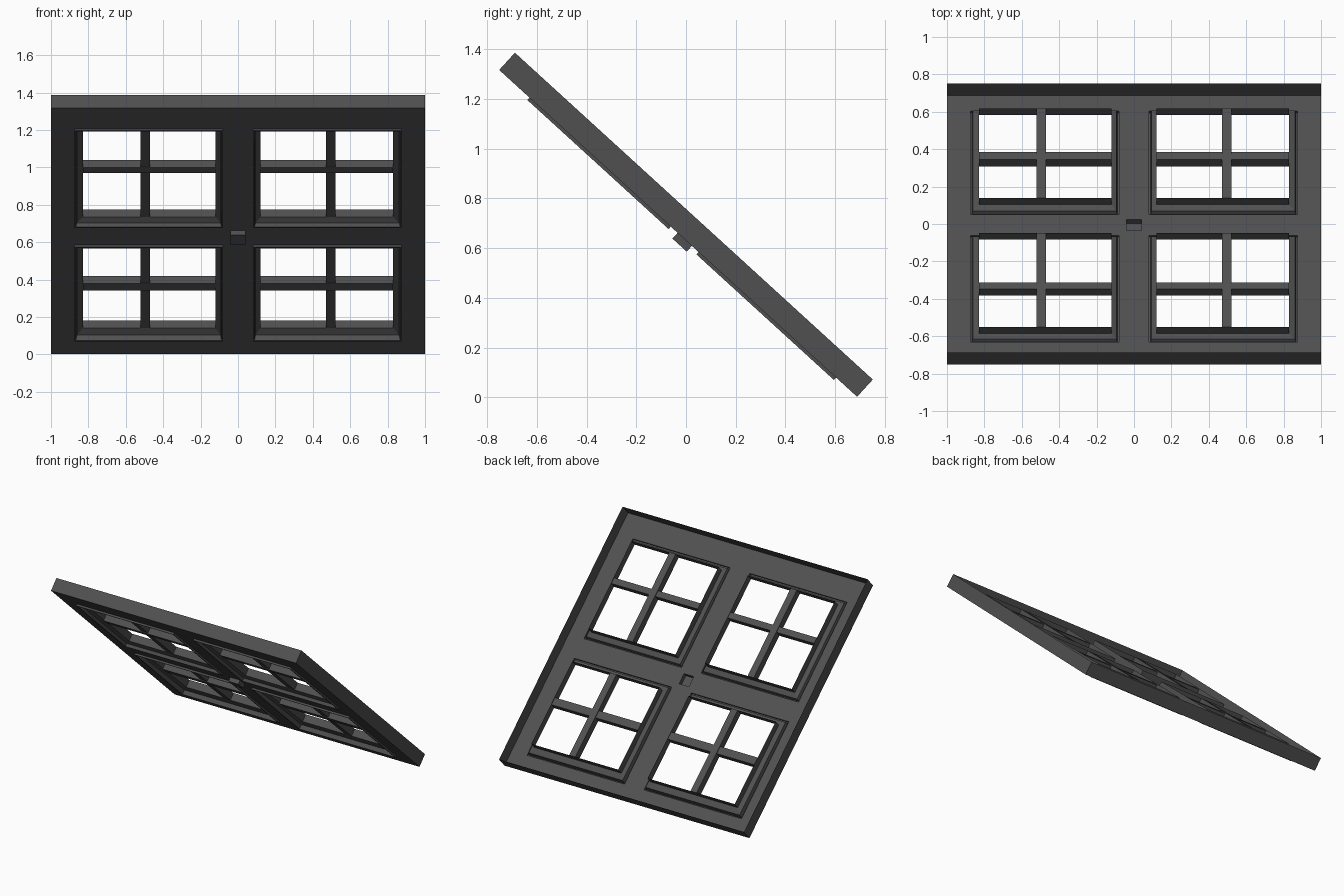
import bpy, bmesh, math
from mathutils import Matrix

if "Cube" in bpy.data.objects:
    bpy.data.objects.remove(bpy.data.objects["Cube"])

# Local frame: x across, y up the slope, z out of the front (underside) face
TILT = Matrix.Translation((0, 0, 0.694)) @ Matrix.Rotation(math.radians(137.6), 4, 'X')
FRONT, BACK = 0.047, -0.047
ROWS = [  # rim bottom/top, opening bottom/top, sash front depth bottom/top, bar bottom/top
    dict(rim=(0.04, 0.81), hole=(0.09, 0.768), depth=(0.026, 0.028), bar=(0.444, 0.488)),
    dict(rim=(-0.86, -0.112), hole=(-0.803, -0.162), depth=(0.016, 0.024), bar=(-0.495, -0.44)),
]
RIM_X, HOLE_X, BAR_X = (0.08, 0.875), (0.12, 0.83), (0.47, 0.52)
LATCH_X, LATCH_Y = (-0.04, 0.04), (-0.075, 0.003)
SASH = 0.054

# Dark charcoal finish shared by every part
DARK = bpy.data.materials.new("charcoal")
DARK.diffuse_color = (0.08, 0.08, 0.08, 1)
DARK.use_nodes = True
DARK.node_tree.nodes["Principled BSDF"].inputs["Base Color"].default_value = DARK.diffuse_color


def finish(bm, name):
    bmesh.ops.remove_doubles(bm, verts=bm.verts, dist=1e-5)
    me = bpy.data.meshes.new(name)
    bm.to_mesh(me)
    bm.free()
    me.materials.append(DARK)
    ob = bpy.data.objects.new(name, me)
    ob.matrix_world = TILT
    bpy.context.collection.objects.link(ob)
    return ob


def ring(bm, xs, ys, z0, z1=None):
    """Rectangle of four vertices; z may differ at the bottom and top."""
    z1 = z0 if z1 is None else z1
    return [bm.verts.new(p) for p in ((xs[0], ys[0], z0), (xs[1], ys[0], z0),
                                      (xs[1], ys[1], z1), (xs[0], ys[1], z1))]


def bridge(bm, a, b):
    for i in range(4):
        j = (i + 1) % 4
        bm.faces.new((a[i], a[j], b[j], b[i]))


def side(xs, s):
    return xs if s > 0 else (-xs[1], -xs[0])


def inset(r, d):
    return (r[0] + d, r[1] - d)


# Open-backed panel: front sheet with gaps for the windows and latch, plus edge walls
bm = bmesh.new()
gx = [-1, -RIM_X[1], -RIM_X[0], *LATCH_X, *RIM_X, 1]
gy = [-0.975, *ROWS[1]["rim"], *LATCH_Y, *ROWS[0]["rim"], 0.975]
for i in range(7):
    for j in range(7):
        if (i in (1, 5) and j in (1, 5)) or (i == 3 and j == 3):
            continue
        bm.faces.new(ring(bm, gx[i:i + 2], gy[j:j + 2], FRONT))
bridge(bm, ring(bm, (-1, 1), (-0.975, 0.975), BACK), ring(bm, (-1, 1), (-0.975, 0.975), FRONT))
finish(bm, "panel")

# Small hollow latch block pushed out of the front sheet
bm = bmesh.new()
cap = ring(bm, LATCH_X, LATCH_Y, 0.078)
bridge(bm, ring(bm, LATCH_X, LATCH_Y, FRONT), cap)
bm.faces.new(cap)
finish(bm, "latch_block")

for n, r in enumerate(ROWS):
    level = "upper" if n == 0 else "lower"
    d0, d1 = r["depth"]
    mid = (d0 + d1) / 2 + 0.006
    for s in (-1, 1):
        tag = level + ("_left" if s < 0 else "_right")
        rx, hx, bx = side(RIM_X, s), side(HOLE_X, s), side(BAR_X, s)
        # Window surround: raised lip, step down to the sash face, then the reveal
        bm = bmesh.new()
        rings = [
            ring(bm, rx, r["rim"], FRONT),
            ring(bm, rx, r["rim"], 0.060),
            ring(bm, inset(rx, 0.008), inset(r["rim"], 0.008), 0.060),
            ring(bm, inset(rx, 0.014), inset(r["rim"], 0.014), d0 + 0.012, d1 + 0.012),
            ring(bm, hx, r["hole"], d0, d1),
            ring(bm, hx, r["hole"], d0 - SASH, d1 - SASH),
        ]
        for a, b in zip(rings, rings[1:]):
            bridge(bm, a, b)
        finish(bm, "window_frame_" + tag)

        # Crossed glazing bars
        for name, xs, ys, za, zb in (("upright_bar_", bx, r["hole"], d0, d1),
                                     ("cross_bar_", hx, r["bar"], mid, mid)):
            bm = bmesh.new()
            back = ring(bm, xs, ys, za - SASH, zb - SASH)
            front = ring(bm, xs, ys, za, zb)
            bridge(bm, back, front)
            bm.faces.new(front)
            bm.faces.new(back[::-1])
            finish(bm, name + tag)
